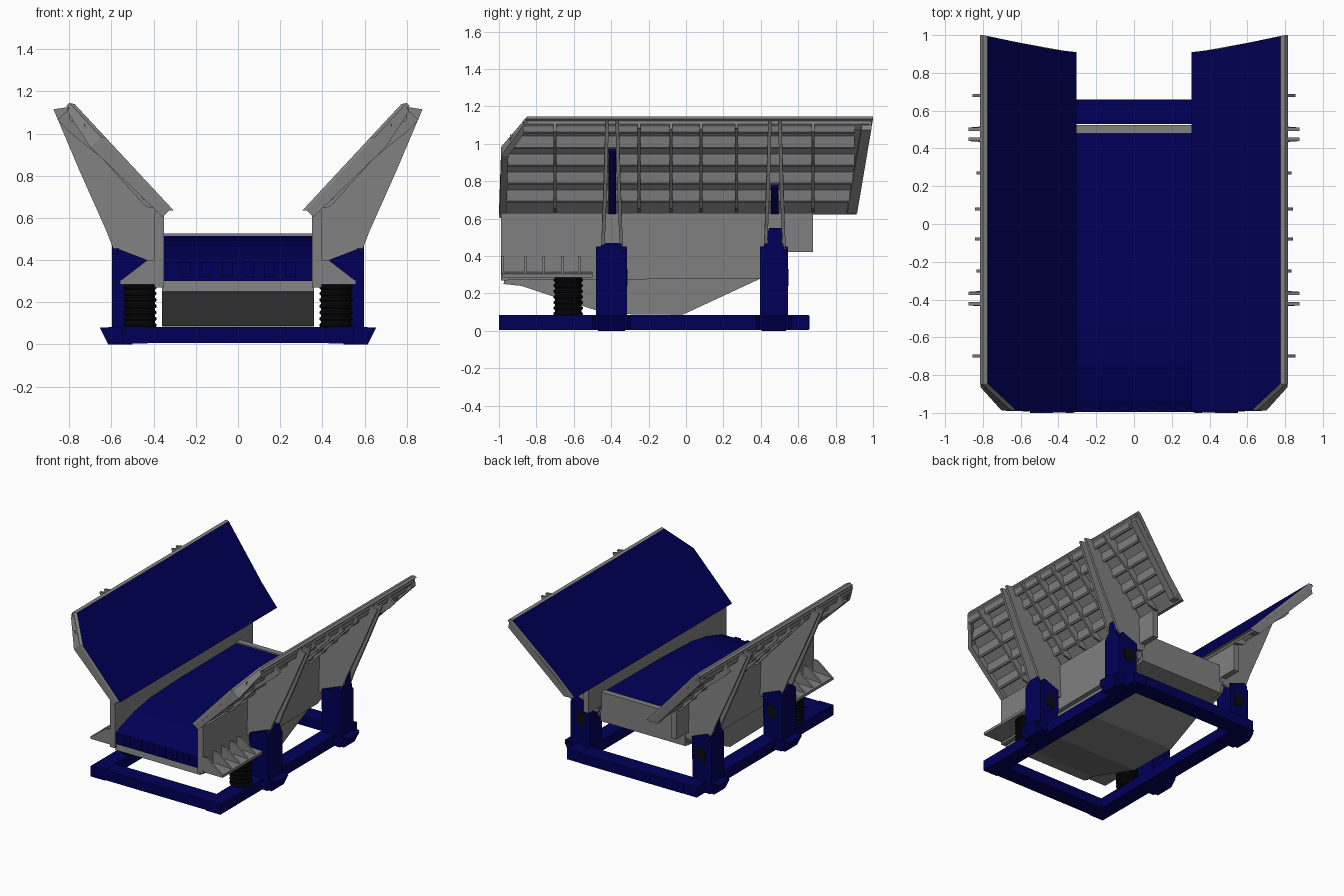
import bpy, bmesh, math

if "Cube" in bpy.data.objects:
    bpy.data.objects.remove(bpy.data.objects["Cube"])


def material(name, rgb):
    m = bpy.data.materials.new(name)
    m.diffuse_color = (*rgb, 1)
    m.use_nodes = True
    m.node_tree.nodes["Principled BSDF"].inputs["Base Color"].default_value = m.diffuse_color
    return m


BLUE = material("dark blue", (0.0, 0.0, 0.1))
GREY = material("grey", (0.216, 0.216, 0.216))
BLACK = material("black rubber", (0.003, 0.003, 0.003))


def loft(name, rings, mats, mirror=False, cap_mats=(0, 0)):
    """Skin equal-length loops of points, cap both ends, optionally mirror in x."""
    bm = bmesh.new()
    vs = [[bm.verts.new(p) for p in r] for r in rings]
    n = len(rings[0])
    for a, b in zip(vs, vs[1:]):
        for i in range(n):
            bm.faces.new((a[i], a[(i + 1) % n], b[(i + 1) % n], b[i]))
    bm.faces.new(vs[0]).material_index = cap_mats[0]
    bm.faces.new(vs[-1]).material_index = cap_mats[1]
    bmesh.ops.recalc_face_normals(bm, faces=bm.faces)
    me = bpy.data.meshes.new(name)
    bm.to_mesh(me)
    bm.free()
    for m in mats:
        me.materials.append(m)
    ob = bpy.data.objects.new(name, me)
    bpy.context.collection.objects.link(ob)
    if mirror:
        ob.modifiers.new("mirror", 'MIRROR').use_mirror_merge = False
    return ob


def box(name, x0, x1, y0, y1, z0, z1, mat, mirror=False):
    ring = [(x0, y0), (x1, y0), (x1, y1), (x0, y1)]
    return loft(name, [[(x, y, z) for x, y in ring] for z in (z0, z1)], [mat], mirror)


def side_prism(name, yz, x0, x1, mat, mirror=False):
    return loft(name, [[(x, y, z) for y, z in yz] for x in (x0, x1)], [mat], mirror)


def front_prism(name, xz, y0, y1, mat, mirror=True):
    return loft(name, [[(x, y, z) for x, z in xz] for y in (y0, y1)], [mat], mirror)


def wing_point(s, d, y):
    """s runs up the wing slope, d is the depth behind its inner face."""
    return (0.305 + 0.47 * s + 0.732 * d, y, 0.635 + 0.505 * s - 0.681 * d)


def wing_rib(name, sd, y0, y1, mat=GREY, slant=0.0):
    return loft(name, [[wing_point(s, d, y + slant * s) for s, d in sd] for y in (y0, y1)],
                [mat], True)


# Base frame
box("base_side_rail", 0.43, 0.55, -1.0, 0.655, 0.005, 0.085, BLUE, True)
for label, y0, y1 in (("front", -0.995, -0.87), ("rear", 0.53, 0.66)):
    box("base_cross_rail_" + label, -0.44, 0.44, y0, y1, 0.007, 0.083, BLUE)

# Support posts with gabled outer plates, rubber inserts and flared feet
for label, y0, y1, top in (("front", -0.48, -0.315, 0.47), ("rear", 0.395, 0.545, 0.55)):
    front_prism("post_" + label, [(0.44, 0.03), (0.585, 0.03), (0.585, 0.43), (0.56, 0.45),
                                  (0.43, 0.40)], y0, y1, BLUE)
    side_prism("post_plate_" + label,
               [(y0, 0.03), (y1, 0.03), (y1, 0.40), (y1 - 0.02, 0.42), (y1 - 0.03, top),
                (y0 + 0.05, top), (y0 + 0.02, 0.45), (y0, 0.43)], 0.565, 0.597, BLUE, True)
    box("post_rubber_" + label, 0.47, 0.545, y1 - 0.002, y1 + 0.003, 0.24, 0.33, BLACK, True)
    front_prism("foot_" + label, [(0.50, 0.0), (0.615, 0.0), (0.655, 0.08), (0.50, 0.085)],
                y0 + 0.01, y1 - 0.01, BLUE)
    for k, y in enumerate((y0 - 0.02, y1)):
        front_prism("foot_web_%s_%d" % (label, k),
                    [(0.54, 0.01), (0.60, 0.01), (0.635, 0.08), (0.54, 0.08)], y, y + 0.02, BLUE)

# Central hull below the conveyor deck
side_prism("hull", [(-0.968, 0.30), (-0.975, 0.25), (-0.88, 0.24), (-0.70, 0.18), (-0.42, 0.09),
                    (-0.02, 0.085), (0.40, 0.28), (0.525, 0.30), (0.525, 0.50), (0.47, 0.50),
                    (-0.55, 0.48), (-0.95, 0.38), (-0.95, 0.30)], -0.36, 0.36, GREY)
side_prism("deck", [(-0.98, 0.30), (-0.98, 0.385), (-0.93, 0.41), (-0.75, 0.465), (-0.57, 0.495),
                    (-0.2, 0.51), (0.48, 0.515), (0.48, 0.48), (-0.55, 0.46), (-0.93, 0.36),
                    (-0.93, 0.30)], -0.352, 0.352, BLUE)
box("deck_end_bar", -0.355, 0.355, 0.48, 0.525, 0.49, 0.525, GREY)
for i in range(6):
    x = -0.25 + 0.1 * i
    box("deck_tooth_%d" % i, x - 0.025, x + 0.025, -0.99, -0.96, 0.32, 0.39, BLUE)

# Side walls joining hull and wings
side_prism("side_wall", [(-0.99, 0.27), (-0.99, 0.63), (0.68, 0.63), (0.68, 0.42), (0.54, 0.42),
                         (0.50, 0.32), (0.40, 0.28)], 0.35, 0.395, GREY, True)

# Front shelves with small brackets
front_prism("front_shelf", [(0.37, 0.285), (0.56, 0.285), (0.56, 0.305), (0.37, 0.315)],
            -0.985, -0.50, GREY)
for i, y in enumerate((-0.98, -0.86, -0.76, -0.66, -0.57)):
    front_prism("shelf_bracket_%d" % i, [(0.38, 0.30), (0.56, 0.30), (0.43, 0.40), (0.38, 0.40)],
                y - 0.007, y + 0.007, GREY)

# Ribbed rubber springs
rings = []
for i in range(29):
    r = 0.071 + 0.008 * (i % 4 in (1, 2))
    rings.append([(0.465 + r * math.cos(a * math.tau / 24), -0.63 + r * math.sin(a * math.tau / 24),
                   0.08 + 0.21 * i / 28) for a in range(24)])
loft("spring", rings, [BLACK], True)

# Sloped wings: blue inner face, grey chamfered edges and back
inner = [(0, -0.995), (0.68, -0.985), (1, -0.845), (1, 0.995), (0.7, 0.965), (0.3, 0.925), (0, 0.91)]
outer = [(0.02, -1.0), (0.71, -0.988), (1.03, -0.85), (1.03, 1.0), (0.7, 0.968), (0.3, 0.928),
         (0.02, 0.912)]
loft("wing", [[wing_point(s, 0, y) for s, y in inner], [wing_point(s, 0.015, y) for s, y in outer],
              [wing_point(s, 0.035, y) for s, y in outer]], [GREY, BLUE], True, cap_mats=(1, 0))

# Wing edge flanges, the front one following the clipped corner
path = [(0.02, -0.998, -0.96), (0.71, -0.988, -0.95), (1.0, -0.865, -0.83)]
loft("wing_front_flange",
     [[wing_point(s, 0.02, a), wing_point(s, 0.02, b), wing_point(s, d, b), wing_point(s, d, a)]
      for (s, a, b), d in zip(path, (0.06, 0.085, 0.05))], [GREY], True)
wing_rib("wing_rear_flange", [(0.02, 0.02), (1.02, 0.02), (0.97, 0.075), (0.08, 0.07)],
         0.855, 0.908, slant=0.085)
wing_rib("wing_top_flange", [(0.97, 0.01), (1.03, 0.015), (1.0, 0.05), (0.94, 0.055)], -0.845, 0.98)

# Long stringers behind the wing
for i, (s, front) in enumerate(((0.19, -0.97), (0.38, -0.97), (0.57, -0.97), (0.76, -0.94),
                                (0.92, -0.87))):
    wing_rib("wing_stringer_%d" % i, [(s - 0.01, 0.03), (s, 0.07), (s + 0.02, 0.07), (s + 0.1, 0.03)],
             front, 0.90)

# Thin upright ribs
for i, (y, d) in enumerate(((-0.70, 0.11), (-0.25, 0.08), (-0.08, 0.09), (0.08, 0.09),
                            (0.27, 0.08), (0.68, 0.11))):
    wing_rib("wing_rib_%d" % i, [(0.04, 0.03), (1.0, 0.03), (1.0, d), (0.9, d), (0.6, 0.08),
                                 (0.15, 0.085)], y - 0.008, y + 0.008)

# Paired gussets carrying the wings, splayed toward the bottom
profile = [(0.37, 0.37), (0.46, 0.36), (0.54, 0.39), (0.59, 0.45), (0.625, 0.54), (0.75, 0.82),
           (0.875, 1.115), (0.81, 1.125), (0.37, 0.63)]
for label, yc in (("front", -0.395), ("rear", 0.475)):
    for side in (-1, 1):
        loft("gusset_%s_%s" % (label, "a" if side < 0 else "b"),
             [[(x, yc - 0.009 + side * (0.027 + 0.04 * max(0, 1.0 - z)) + t, z) for x, z in profile]
              for t in (0, 0.018)], [GREY], True)

# Blue panel strips seen between the gussets
for label, yc, s1 in (("front", -0.395, 0.74), ("rear", 0.475, 0.36)):
    wing_rib("gusset_slot_" + label, [(0.06, 0.034), (s1, 0.034), (s1, 0.073), (0.06, 0.073)],
             yc - 0.02, yc + 0.02, BLUE)
